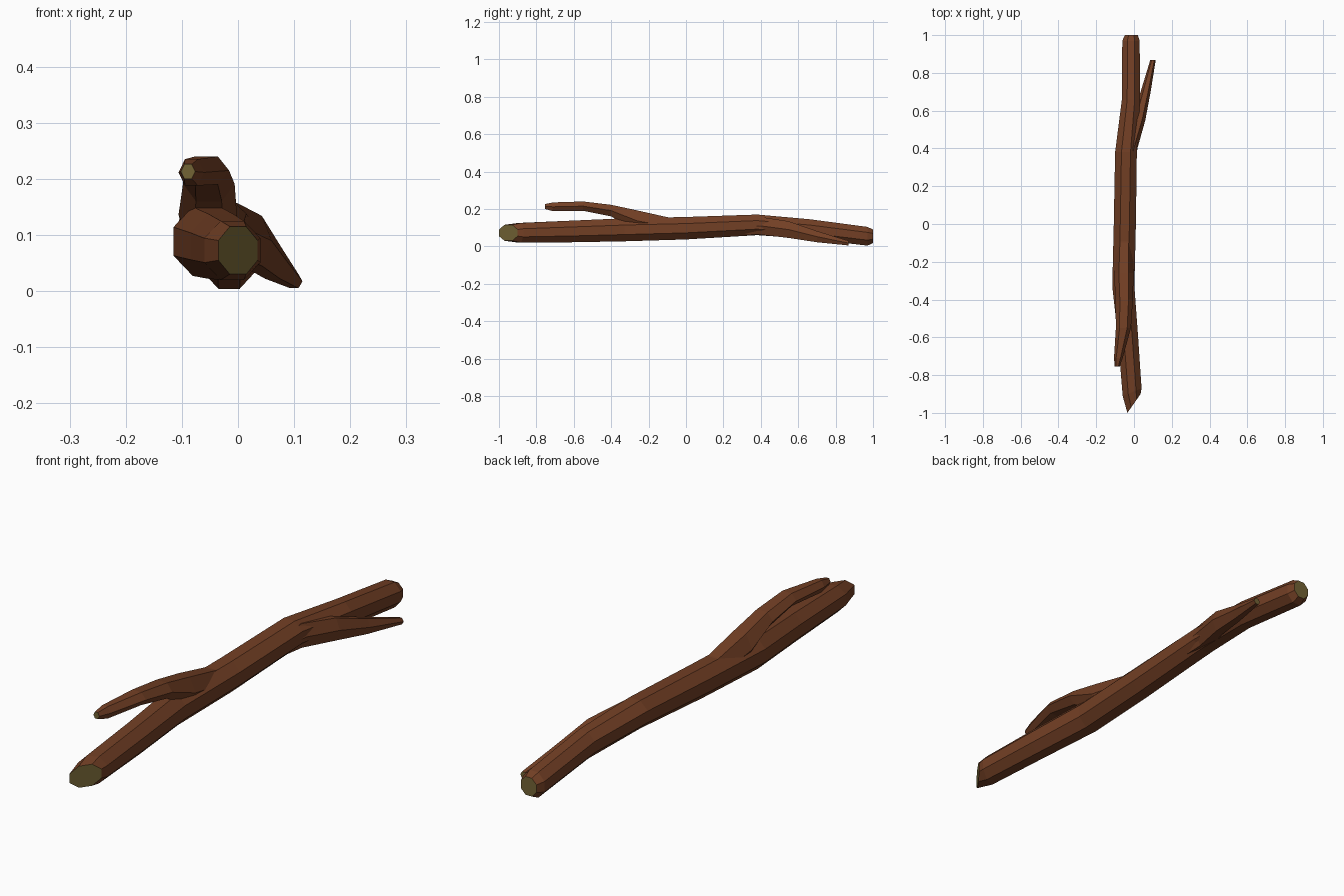
import bpy, bmesh
from math import cos, sin, pi


def material(name, colour):
    m = bpy.data.materials.new(name)
    m.diffuse_color = (*colour, 1)
    return m


bark = material("bark", (0.17, 0.050, 0.018))
wood = material("cut_wood", (0.17, 0.125, 0.035))


def limb(name, sections, sides, turn=0.0):
    """Loft flat-shaded rings: (y, x_min, x_max, z_min, z_max, skew of y across x)."""
    bm = bmesh.new()
    angles = [2 * pi * (i + turn) / sides for i in range(sides)]
    mx = max(abs(cos(a)) for a in angles)
    mz = max(abs(sin(a)) for a in angles)
    rings = []
    for y, x0, x1, z0, z1, skew in sections:
        ring = []
        for a in angles:
            c, s = cos(a) / mx, sin(a) / mz
            ring.append(bm.verts.new(((x0 + x1) / 2 + c * (x1 - x0) / 2,
                                      y + skew * c,
                                      (z0 + z1) / 2 + s * (z1 - z0) / 2)))
        rings.append(ring)
    for a, b in zip(rings, rings[1:]):
        for i in range(sides):
            j = (i + 1) % sides
            bm.faces.new((a[i], a[j], b[j], b[i]))
    # cut ends
    for ring in (rings[0], rings[-1]):
        bm.faces.new(ring).material_index = 1
    bmesh.ops.recalc_face_normals(bm, faces=bm.faces)
    mesh = bpy.data.meshes.new(name)
    bm.to_mesh(mesh)
    bm.free()
    mesh.materials.append(bark)
    mesh.materials.append(wood)
    obj = bpy.data.objects.new(name, mesh)
    bpy.context.collection.objects.link(obj)
    return obj


# main stick, with a slanted cut at the front and a chipped rim at the back
limb("main_stick", [
    (-0.95, -0.035, 0.035, 0.03, 0.115, 0.05),
    (-0.89, -0.060, 0.040, 0.020, 0.125, 0.02),
    (-0.60, -0.085, 0.022, 0.022, 0.138, 0),
    (-0.33, -0.115, 0.002, 0.027, 0.150, 0),
    (0.00, -0.107, 0.010, 0.037, 0.157, 0),
    (0.38, -0.100, 0.015, 0.060, 0.170, 0),
    (0.66, -0.064, 0.032, 0.040, 0.145, 0),
    (0.97, -0.062, 0.030, 0.004, 0.104, 0),
    (1.00, -0.048, 0.020, 0.018, 0.090, 0),
], 8, 0.5)

# upper twig, rising from the top and pointing forward
limb("upper_twig", [
    (0.02, -0.080, -0.015, 0.06, 0.140, 0),
    (-0.10, -0.098, -0.005, 0.06, 0.156, 0),
    (-0.26, -0.106, -0.002, 0.08, 0.192, 0),
    (-0.40, -0.098, -0.006, 0.160, 0.222, 0),
    (-0.55, -0.096, -0.016, 0.190, 0.240, 0),
    (-0.71, -0.106, -0.060, 0.188, 0.235, 0),
    (-0.755, -0.102, -0.076, 0.200, 0.226, 0),
], 6)

# side twig, splitting off to the right and drooping backward
limb("side_twig", [
    (0.22, -0.070, 0.000, 0.07, 0.140, 0),
    (0.40, -0.060, 0.018, 0.062, 0.157, 0),
    (0.55, -0.010, 0.060, 0.045, 0.134, 0),
    (0.70, 0.035, 0.088, 0.022, 0.082, 0),
    (0.868, 0.086, 0.115, 0.005, 0.030, 0),
], 6)
